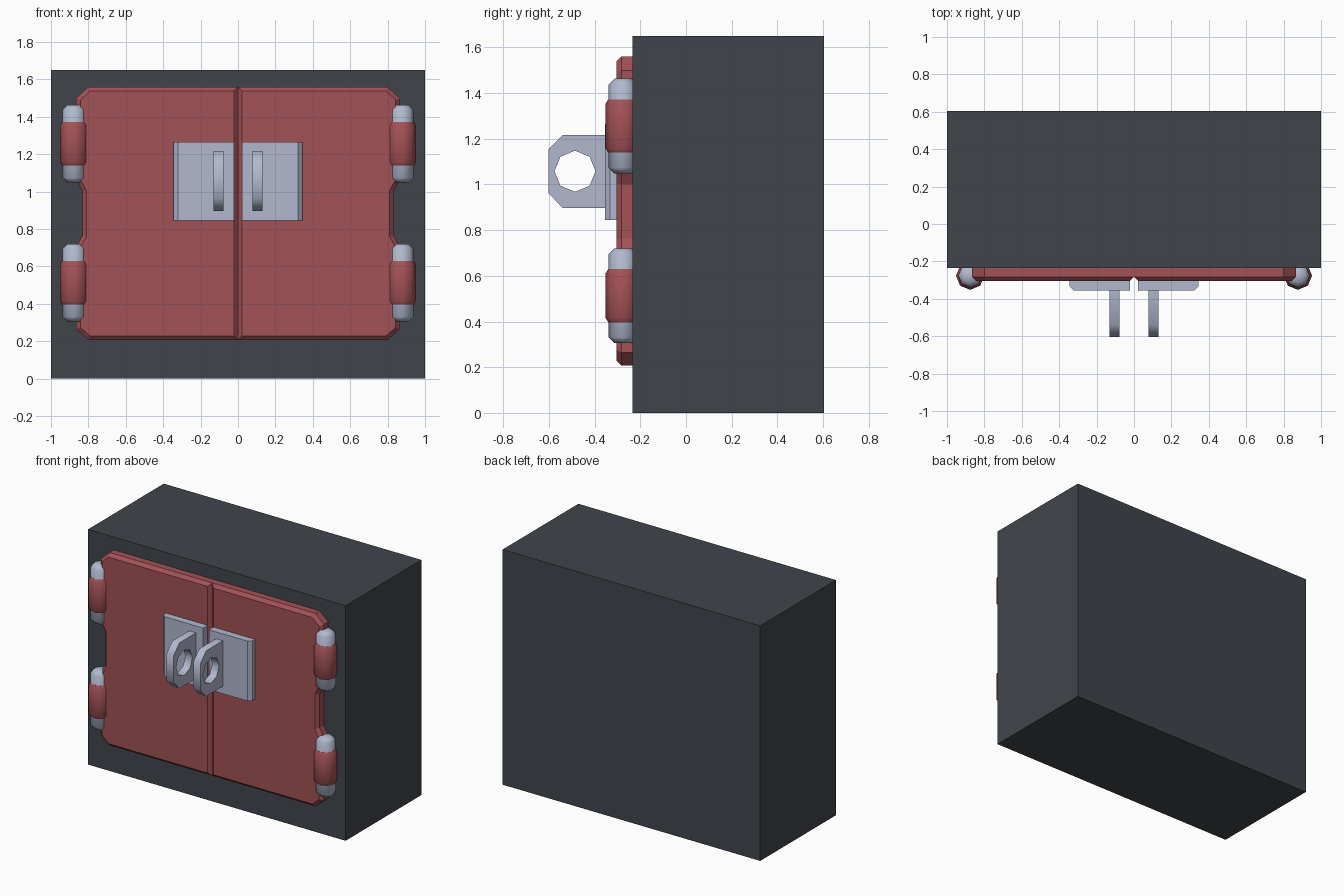
import bpy, bmesh, math

cube = bpy.data.objects.get("Cube")
if cube:
    bpy.data.objects.remove(cube, do_unlink=True)


def material(name, rgb):
    m = bpy.data.materials.new(name)
    m.use_nodes = True
    m.diffuse_color = (*rgb, 1)
    m.node_tree.nodes["Principled BSDF"].inputs["Base Color"].default_value = (*rgb, 1)
    return m


DARK = material("dark grey", (0.051, 0.060, 0.070))
RED = material("dull red", (0.365, 0.084, 0.092))
STEEL = material("pale steel", (0.440, 0.485, 0.620))


def finish(bm, name, mat, smooth=None):
    bmesh.ops.recalc_face_normals(bm, faces=bm.faces[:])
    mesh = bpy.data.meshes.new(name)
    bm.to_mesh(mesh)
    bm.free()
    mesh.materials.append(mat)
    ob = bpy.data.objects.new(name, mesh)
    bpy.context.collection.objects.link(ob)
    if smooth:
        bpy.ops.object.select_all(action='DESELECT')
        ob.select_set(True)
        bpy.context.view_layer.objects.active = ob
        bpy.ops.object.shade_smooth_by_angle(angle=math.radians(smooth))
    return ob


def prism(loops, depth):
    """Fill closed outlines (the later ones are holes) and extrude by depth."""
    bm = bmesh.new()
    for pts in loops:
        vs = [bm.verts.new(p) for p in pts]
        for a, b in zip(vs, vs[1:] + vs[:1]):
            bm.edges.new((a, b))
    bmesh.ops.triangle_fill(bm, use_beauty=True, edges=bm.edges[:])
    bmesh.ops.dissolve_limit(bm, angle_limit=0.01, verts=bm.verts[:], edges=bm.edges[:])
    ext = bmesh.ops.extrude_face_region(bm, geom=bm.faces[:], use_keep_orig=True)
    moved = [g for g in ext["geom"] if isinstance(g, bmesh.types.BMVert)]
    bmesh.ops.translate(bm, verts=moved, vec=depth)
    bmesh.ops.recalc_face_normals(bm, faces=bm.faces[:])
    return bm


def spindle(name, mat, x, y, profile):
    """Eight-sided turned part standing upright, from (radius, z) pairs."""
    bm = bmesh.new()
    rings = [[bm.verts.new((x + r * math.cos(k * math.pi / 4),
                            y + r * math.sin(k * math.pi / 4), z)) for k in range(8)]
             for r, z in profile]
    for lo, hi in zip(rings, rings[1:]):
        for k in range(8):
            bm.faces.new((lo[k], lo[(k + 1) % 8], hi[(k + 1) % 8], hi[k]))
    bm.faces.new(rings[0])
    bm.faces.new(rings[-1])
    return finish(bm, name, mat, 50)


# Cabinet body
finish(prism([[(-1, 0.605, 0), (1, 0.605, 0), (1, 0.605, 1.65), (-1, 0.605, 1.65)]],
             (0, -0.84, 0)), "cabinet_body", DARK)

for side, s in (("left", 1), ("right", -1)):
    # Door leaf with clipped corners and a notch between the hinges
    outline = [(0, 0.207), (0.80, 0.207), (0.865, 0.265), (0.865, 0.705), (0.832, 0.765),
               (0.832, 1.0), (0.865, 1.06), (0.865, 1.50), (0.80, 1.56), (0, 1.56)]
    bm = prism([[(s * x, -0.235, z) for x, z in outline]], (0, -0.07, 0))
    rim = [e for e in bm.edges if all(v.co.y < -0.30 for v in e.verts)]
    bmesh.ops.bevel(bm, geom=rim, offset=0.022, segments=1, affect='EDGES')
    finish(bm, side + "_door", RED)

    # Two hinges, each a steel pin in a red sleeve
    for level, z in (("lower", 0.513), ("upper", 1.256)):
        spindle(f"{side}_{level}_hinge_pin", STEEL, s * 0.876, -0.276,
                [(0.038, z - 0.207), (0.063, z - 0.182), (0.063, z + 0.182), (0.038, z + 0.207)])
        spindle(f"{side}_{level}_hinge_sleeve", RED, s * 0.876, -0.276,
                [(0.064, z - 0.117), (0.076, z - 0.098), (0.076, z + 0.098), (0.064, z + 0.117)])

    # Lock plate with a clipped outer edge
    plate = [(0.022, -0.29), (0.345, -0.29), (0.345, -0.333), (0.322, -0.355), (0.022, -0.355)]
    finish(prism([[(s * x, y, 0.845) for x, y in plate]], (0, 0, 0.42)),
           side + "_lock_plate", STEEL)

    # Padlock eye with an eight-sided hole
    eye = [(-0.35, 0.897), (-0.54, 0.897), (-0.603, 0.963), (-0.603, 1.153),
           (-0.54, 1.217), (-0.35, 1.217)]
    hole = [(-0.486 + 0.09 * math.cos(k * math.pi / 4),
             1.058 + 0.09 * math.sin(k * math.pi / 4)) for k in range(8)]
    finish(prism([[(s * 0.077, y, z) for y, z in loop] for loop in (eye, hole)],
                 (s * 0.054, 0, 0)), side + "_lock_eye", STEEL, 50)
